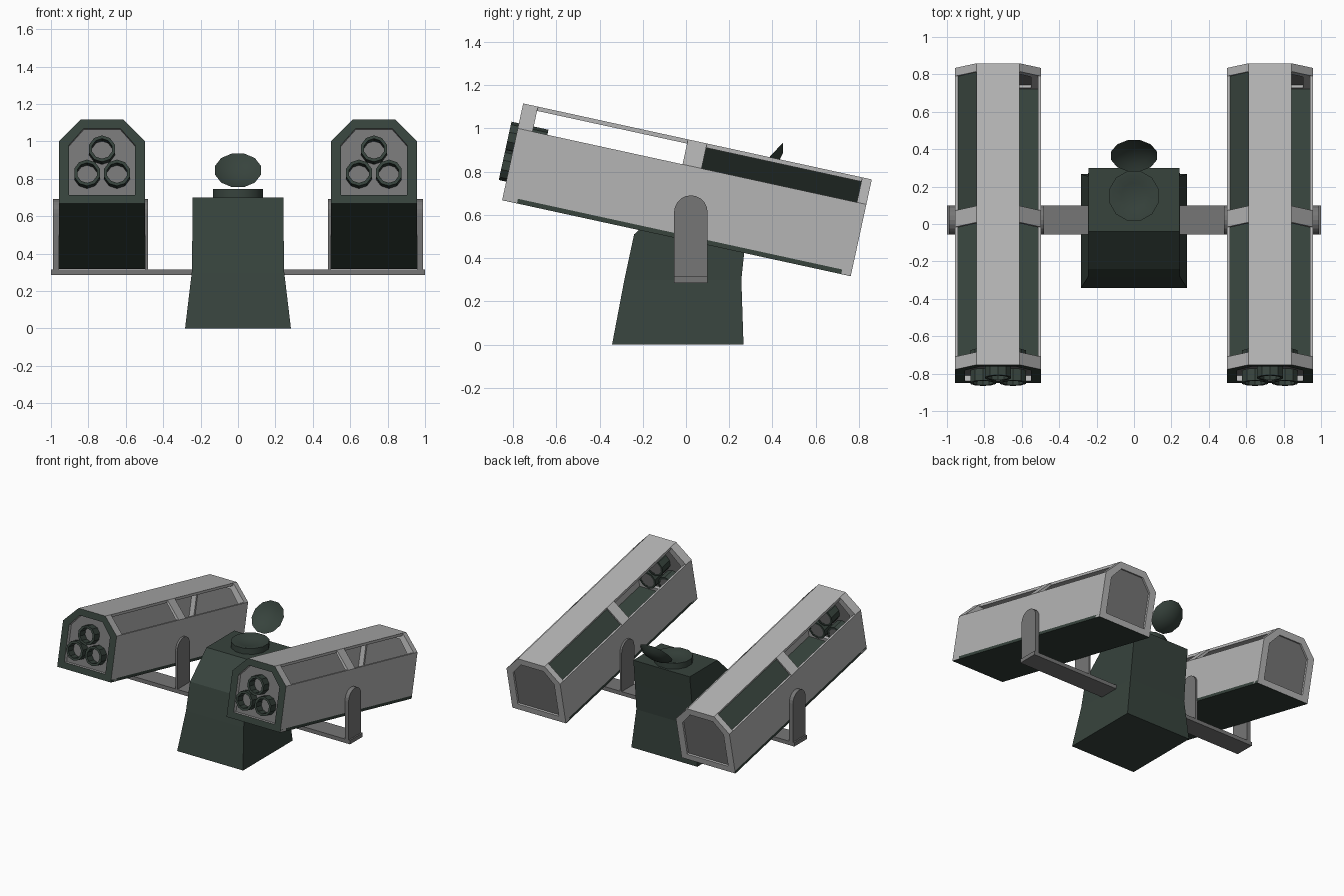
import bpy, bmesh, math
from mathutils import Matrix, Vector

if "Cube" in bpy.data.objects:
    bpy.data.objects.remove(bpy.data.objects["Cube"])


def material(name, rgb):
    m = bpy.data.materials.new(name)
    m.diffuse_color = (*rgb, 1)
    m.use_nodes = True
    m.node_tree.nodes["Principled BSDF"].inputs["Base Color"].default_value = m.diffuse_color
    return m


LIGHT = material("light_grey", (0.46, 0.46, 0.46))
MID = material("medium_grey", (0.18, 0.18, 0.18))
GREEN = material("dark_green", (0.038, 0.056, 0.046))


def loft(name, loops, mat, closed=False, M=Matrix(), front_mat=None):
    """Skin equal-length 3D loops; cap the ends, or join last to first."""
    bm = bmesh.new()
    rows = [[bm.verts.new(Vector(p)) for p in lp] for lp in loops]
    n = len(rows[0])
    pairs = list(zip(rows, rows[1:])) + ([(rows[-1], rows[0])] if closed else [])
    for a, b in pairs:
        for i in range(n):
            j = (i + 1) % n
            bm.faces.new((a[i], a[j], b[j], b[i]))
    if not closed:
        bm.faces.new(rows[0])
        bm.faces.new(rows[-1])
    bmesh.ops.recalc_face_normals(bm, faces=bm.faces)
    if front_mat:
        ymin = min(v.co.y for v in bm.verts)
        for f in bm.faces:
            if all(v.co.y < ymin + 1e-5 for v in f.verts):
                f.material_index = 1
    bm.transform(M)
    me = bpy.data.meshes.new(name)
    bm.to_mesh(me)
    bm.free()
    me.materials.append(mat)
    if front_mat:
        me.materials.append(front_mat)
    ob = bpy.data.objects.new(name, me)
    bpy.context.collection.objects.link(ob)
    return ob


def along_y(pts, y):
    return [(x, y, z) for x, z in pts]


def prism(name, pts, y0, y1, mat, M):
    return loft(name, [along_y(pts, y0), along_y(pts, y1)], mat, M=M)


def ring(name, outer, inner, y0, y1, mat, M, front_mat=None):
    return loft(name, [along_y(outer, y0), along_y(outer, y1),
                       along_y(inner, y1), along_y(inner, y0)],
                mat, closed=True, M=M, front_mat=front_mat)


def rect(x0, x1, z0, z1):
    return [(x0, z0), (x1, z0), (x1, z1), (x0, z1)]


def circle(r, n, cx=0, cz=0):
    return [(cx + r * math.cos(2 * math.pi * (i + .5) / n),
             cz + r * math.sin(2 * math.pi * (i + .5) / n)) for i in range(n)]


def house(w, z0, z1, t, z2):
    return [(-w, z0), (w, z0), (w, z1), (t, z2), (-t, z2), (-w, z1)]


# pedestal
def level(w, y0, y1, z):
    return [(-w, y0, z), (w, y0, z), (w, y1, z), (-w, y1, z)]


loft("pedestal", [level(.283, -.342, .266, 0), level(.247, -.285, .256, .3),
                  level(.244, -.24, .278, .51), level(.242, -.04, .30, .70)], GREEN)


# turntable and tilted radar dish, both turned profiles
def turned(name, prof, M):
    ob = loft(name, [[(x, y, z) for x, y in circle(r, 12)] for r, z in prof], GREEN, M=M)
    bpy.ops.object.select_all(action='DESELECT')
    ob.select_set(True)
    bpy.context.view_layer.objects.active = ob
    bpy.ops.object.shade_smooth_by_angle(angle=math.radians(35))


turned("turntable", [(.137, .69), (.137, .745), (.118, .745), (.07, .732), (.02, .727)],
       Matrix.Translation((0, .15, 0)))
turned("radar_dish", [(.03, -.05), (.09, -.033), (.127, 0), (.09, -.022), (.03, -.035)],
       Matrix.Translation((0, .365, .845)) @ Matrix.Rotation(math.radians(47), 4, 'X'))

# launcher pods: local x across, y to the rear, z up, tilted nose up
L, W, T, H1, H2 = 1.65, .23, .115, .338, .456
OUT = house(W, 0, H1, T, H2)
INN = house(.176, .045, .318, .098, .408)
for side, sx in (("left", -1), ("right", 1)):
    M = Matrix.Translation((sx * .727, -.85, .67)) @ Matrix.Rotation(math.radians(-12.3), 4, 'X')
    ring(side + "_front_frame", OUT, INN, 0, .07, LIGHT, M, GREEN)
    ring(side + "_rear_frame", OUT, INN, L - .045, L, LIGHT, M)
    prism(side + "_front_panel", INN, .03, .045, MID, M)
    prism(side + "_rear_panel", INN, L - .03, L - .015, MID, M)
    prism(side + "_floor", rect(-W, W, -.002, .02), .001, L - .001, GREEN, M)
    prism(side + "_roof", rect(-T, T, H2 - .02, H2), .07, L - .045, LIGHT, M)
    for k in (-1, 1):
        prism(side + "_wall", rect(k * W, k * (W - .015), .02, H1), .07, L - .045, LIGHT, M)
        prism(side + "_window_post", [(k * W, H1), (k * T, H2), (k * T, H2 - .025),
                                      (k * (W - .02), H1 - .01)], .78, .87, LIGHT, M)
    # closed rear window on one side
    prism(side + "_window_cover", [(-W + .012, H1 - .006), (-T, H2 - .012),
                                   (-T, H2 - .02), (-W + .018, H1 - .012)],
          .87, L - .045, GREEN, M)
    # launch tubes
    for cx, cz in ((-.08, .158), (.08, .158), (0, .29)):
        ring(side + "_tube", circle(.072, 10, cx, cz), circle(.055, 10, cx, cz),
             -.035, .14, GREEN, M)
        prism(side + "_tube_core", circle(.056, 10, cx, cz), .12, .138, MID, M)

    # cradle: cross bar and two round-topped uprights
    prism(side + "_cross_bar", rect(sx * .2, sx * 1.0, .285, .315), -.055, .1, MID, Matrix())
    arc = [(.0225 + .0775 * math.cos(math.pi * i / 10), .613 + .0775 * math.sin(math.pi * i / 10))
           for i in range(11)]
    prof = [(-.055, .285), (.1, .285)] + arc
    for x0, x1 in ((.482, .498), (.956, .988)):
        loft(side + "_upright", [[(sx * x, y, z) for y, z in prof] for x in (x0, x1)], MID)
